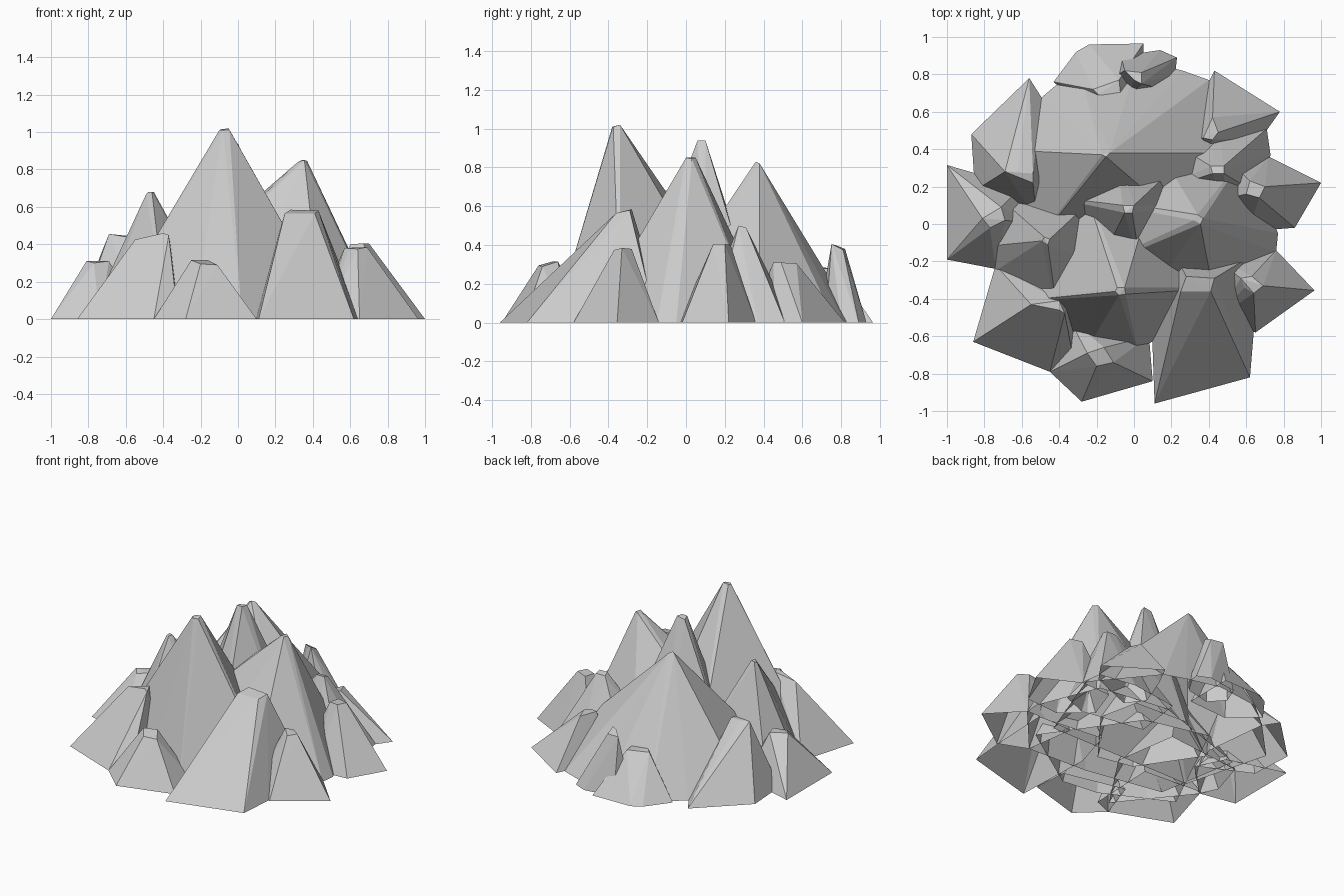
import bpy
import bmesh


def peak(name, top, base):
    """Faceted open-bottomed peak: hull of a small summit polygon and a ground outline."""
    bm = bmesh.new()
    for p in top:
        bm.verts.new(p)
    for x, y in base:
        bm.verts.new((x, y, 0))
    bmesh.ops.convex_hull(bm, input=bm.verts[:])
    # open underside
    under = [f for f in bm.faces if all(v.co.z < 1e-5 for v in f.verts)]
    bmesh.ops.delete(bm, geom=under, context='FACES')
    loose = [v for v in bm.verts if not v.link_faces]
    bmesh.ops.delete(bm, geom=loose, context='VERTS')
    bmesh.ops.recalc_face_normals(bm, faces=bm.faces[:])
    mesh = bpy.data.meshes.new(name)
    bm.to_mesh(mesh)
    bm.free()
    obj = bpy.data.objects.new(name, mesh)
    bpy.context.collection.objects.link(obj)
    return obj


# Tall inner peaks
peak("main_peak",
     [(-.10, -.36, 1.01), (-.08, -.38, 1.01), (-.045, -.375, 1.01), (-.05, -.34, 1.02), (-.09, -.34, 1.015)],
     [(-.70, -.42), (-.24, -.65), (.02, -.68), (.53, -.34), (.12, .25), (-.32, .36)])
peak("centre_peak",
     [(-.06, .10, .93), (-.05, .06, .94), (-.01, .06, .94), (.0, .10, .94)],
     [(-.47, .15), (-.20, -.25), (.05, -.30), (.36, .10), (.30, .38), (-.10, .40)])
peak("right_centre_peak",
     [(.32, .02, .84), (.355, .0, .85), (.37, .03, .845), (.34, .05, .85)],
     [(-.65, .20), (-.55, -.38), (.0, -.48), (.45, -.50), (.76, -.15), (.77, -.05), (.60, .38), (.10, .45)])
peak("back_peak",
     [(-.17, .37, .82), (-.13, .38, .82), (-.15, .36, .83)],
     [(-.76, .40), (-.49, .68), (-.30, .84), (.02, .88), (.26, .82),
      (.40, .77), (.72, .38), (.50, -.20), (-.60, -.20)])

# Left side, front to back
peak("front_left_peak",
     [(-.55, -.43, .425), (-.40, -.46, .46), (-.37, -.48, .45), (-.40, -.41, .46)],
     [(-.86, -.63), (-.45, -.79), (-.32, -.74), (-.30, -.25), (-.74, -.22)])
peak("left_peak",
     [(-.49, -.09, .67), (-.46, -.11, .68), (-.45, -.08, .68), (-.48, -.07, .68)],
     [(-.80, -.12), (-.74, -.25), (-.38, -.70), (-.08, -.25), (-.15, .20), (-.72, .14)])
peak("far_left_peak",
     [(-.81, .03, .31), (-.77, -.02, .30), (-.69, .02, .31), (-.71, .09, .31)],
     [(-1.0, .315), (-1.0, -.19), (-.74, -.24), (-.50, .0), (-.60, .20)])
peak("back_left_peak",
     [(-.69, .28, .455), (-.62, .29, .445), (-.54, .27, .44), (-.54, .22, .43)],
     [(-.87, .48), (-.85, .18), (-.52, .02), (-.44, .22), (-.49, .67), (-.56, .78)])

# Front
peak("front_peak",
     [(-.25, -.69, .315), (-.20, -.76, .295), (-.11, -.74, .29), (-.16, -.66, .315)],
     [(-.45, -.79), (-.28, -.95), (.10, -.84), (.08, -.60), (-.35, -.50)])
peak("front_right_peak",
     [(.25, -.36, .565), (.41, -.36, .565), (.43, -.29, .58), (.28, -.28, .585)],
     [(.11, -.96), (.62, -.82), (.64, -.58), (.66, -.15), (.18, -.10), (.09, -.40)])

# Right side, front to back
peak("right_front_peak",
     [(.59, -.34, .36), (.64, -.37, .375), (.69, -.33, .385), (.63, -.28, .38), (.57, -.29, .38)],
     [(.965, -.355), (.65, -.58), (.45, -.50), (.40, -.15), (.76, -.14)])
peak("far_right_peak",
     [(.60, .16, .40), (.67, .14, .405), (.70, .20, .405), (.62, .23, .40)],
     [(1.0, .22), (.86, -.02), (.61, -.04), (.42, .12), (.50, .35), (.72, .36)])
peak("right_back_peak",
     [(.41, .31, .49), (.42, .27, .50), (.48, .27, .50), (.48, .31, .49)],
     [(.73, .37), (.71, .51), (.45, .55), (.10, .50), (.05, .15), (.50, .08), (.68, .15)])
peak("back_right_peak",
     [(.37, .46, .31), (.42, .45, .31), (.45, .49, .31), (.42, .57, .305)],
     [(.43, .82), (.78, .60), (.68, .46), (.36, .33), (.27, .45), (.36, .68)])

# Small crags on the back slope
peak("back_crag",
     [(-.05, .82, .38), (.0, .77, .40), (.04, .75, .405), (.04, .81, .375)],
     [(-.07, .90), (.05, .88), (.14, .93), (.23, .89), (.22, .80), (.15, .72), (-.03, .68), (-.12, .78)])
peak("low_back_crag",
     [(-.22, .72, .28), (-.19, .69, .285), (-.07, .68, .28), (-.08, .77, .28)],
     [(-.43, .76), (-.31, .92), (-.24, .96), (.05, .965), (.05, .86), (.05, .62), (-.25, .60)])
